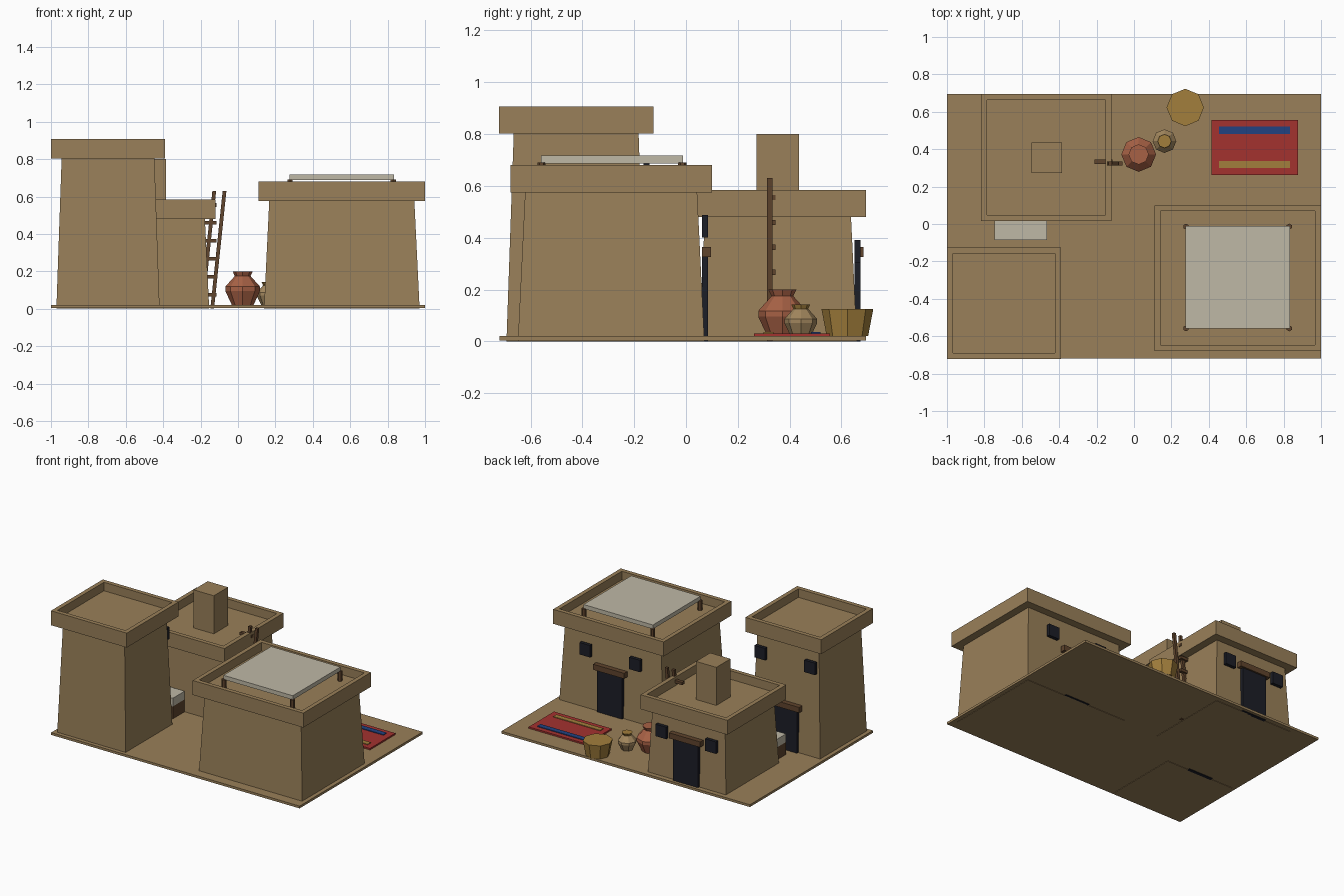
import bpy, bmesh
from mathutils import Matrix, Vector

cube = bpy.data.objects.get("Cube")
if cube:
    bpy.data.objects.remove(cube, do_unlink=True)


def material(name, rgb):
    m = bpy.data.materials.new(name)
    m.use_nodes = True
    m.diffuse_color = (*rgb, 1)
    m.node_tree.nodes["Principled BSDF"].inputs["Base Color"].default_value = (*rgb, 1)
    return m


MUD = material("mud_brick", (0.32, 0.215, 0.1))
WOOD = material("dark_wood", (0.115, 0.058, 0.026))
DARK = material("dark_opening", (0.012, 0.013, 0.02))
CLOTH = material("pale_cloth", (0.52, 0.48, 0.38))
CLAY = material("terracotta", (0.39, 0.12, 0.06))
TAN = material("tan_clay", (0.36, 0.24, 0.11))
OCHRE = material("ochre", (0.36, 0.21, 0.045))
RED = material("rug_red", (0.37, 0.032, 0.028))
BLUE = material("rug_blue", (0.015, 0.055, 0.22))


def finish(name, bm, *mats):
    bmesh.ops.recalc_face_normals(bm, faces=bm.faces)
    mesh = bpy.data.meshes.new(name)
    bm.to_mesh(mesh)
    bm.free()
    for m in mats:
        mesh.materials.append(m)
    obj = bpy.data.objects.new(name, mesh)
    bpy.context.collection.objects.link(obj)
    return obj


def new_box(lo, hi):
    bm = bmesh.new()
    bmesh.ops.create_cube(bm, size=1)
    lo, hi = Vector(lo), Vector(hi)
    for v in bm.verts:
        v.co = [a + (c + 0.5) * (b - a) for a, b, c in zip(lo, hi, v.co)]
    return bm


def box(name, lo, hi, mat):
    return finish(name, new_box(lo, hi), mat)


def lathe(name, x, y, profile, mats, accent_above=None, sides=8):
    """Faceted vessel from (radius, height) rings, capped at both ends."""
    bm = bmesh.new()
    rings = []
    for r, z in profile:
        ring = bmesh.ops.create_circle(bm, segments=sides, radius=r,
                                       matrix=Matrix.Translation((x, y, z)))
        rings.append(ring["verts"])
    for a, b in zip(rings, rings[1:]):
        for i in range(sides):
            j = (i + 1) % sides
            bm.faces.new((a[i], a[j], b[j], b[i]))
    bm.faces.new(rings[0])
    bm.faces.new(rings[-1])
    if accent_above:
        for f in bm.faces:
            if f.calc_center_median().z > accent_above:
                f.material_index = 1
    return finish(name, bm, *mats)


def house(name, x, y, half, top, taper=0.028, overhang=0.057):
    """Tapered walls, hollow roof parapet, and a doorway with two windows at the back."""
    hx, hy = half
    tx, ty = hx - overhang, hy - overhang
    bx, by = tx + taper, ty + taper
    walls = new_box((x - bx, y - by, 0), (x + bx, y + by, top))
    for v in walls.verts:
        if v.co.z > top / 2:
            v.co.x = x + (tx if v.co.x > x else -tx)
            v.co.y = y + (ty if v.co.y > y else -ty)
    finish(name + "_walls", walls, MUD)

    # parapet with sunken roof
    rim = new_box((x - hx, y - hy, top), (x + hx, y + hy, top + 0.105))
    lid = max(rim.faces, key=lambda f: f.calc_center_median().z)
    bmesh.ops.inset_individual(rim, faces=[lid], thickness=0.044)
    floor = bmesh.ops.extrude_discrete_faces(rim, faces=[lid])["faces"][0]
    bmesh.ops.translate(rim, verts=floor.verts, vec=(0, 0, -0.062))
    finish(name + "_parapet", rim, MUD)

    # doorway, lintel, windows
    face = y + by
    box(name + "_door", (x - 0.1, face - 0.01, 0), (x + 0.1, face + 0.014, 0.33), DARK)
    box(name + "_lintel", (x - 0.125, face - 0.01, 0.325), (x + 0.125, face + 0.026, 0.365), WOOD)
    for side, s in (("left", 1), ("right", -1)):
        cx = x + s * 0.2
        box(f"{name}_window_{side}", (cx - 0.043, face - 0.01, top - 0.175),
            (cx + 0.043, face + 0.014, top - 0.088), DARK)


# ground slab
box("ground_slab", (-1, -0.72, 0.003), (1, 0.694, 0.02), MUD)

# three houses
house("tower_house", -0.695, -0.424, (0.305, 0.298), 0.802)
house("large_house", 0.555, -0.289, (0.445, 0.389), 0.575)
house("small_house", -0.469, 0.355, (0.349, 0.339), 0.48, taper=0.023)
box("small_house_chimney", (-0.549, 0.273, 0.51), (-0.386, 0.436, 0.8), MUD)

# roof canopy on four posts
box("canopy_cloth", (0.275, -0.56, 0.687), (0.833, -0.012, 0.717), CLOTH)
for x in (0.278, 0.83):
    for y in (-0.558, -0.014):
        lathe("canopy_post", x, y, ((0.016, 0.61), (0.016, 0.69)), (WOOD,), sides=6)

# leaning ladder
for i, shift in enumerate((0, -0.055)):
    rail = new_box((-0.01, 0.313, 0), (0.01, 0.333, 0.63))
    for v in rail.verts:
        v.co.x += shift - 0.138 + 0.066 * v.co.z / 0.63
    finish(f"ladder_rail_{i + 1}", rail, WOOD)
for i in range(6):
    z = 0.075 + i * 0.096
    box(f"ladder_rung_{i + 1}", (-0.21, 0.32, z - 0.01), (-0.115, 0.345, z + 0.01), WOOD)

# bench with folded cloth
box("bench", (-0.745, -0.085, 0.015), (-0.465, 0.05, 0.11), WOOD)
box("bench_cloth", (-0.745, -0.085, 0.11), (-0.465, 0.05, 0.17), CLOTH)

# pots and basket
POT = ((0.058, 0), (0.093, 0.075), (0.093, 0.098), (0.042, 0.155), (0.054, 0.18))
lathe("large_pot", 0.025, 0.372, [(r, z + 0.02) for r, z in POT], (CLAY,))
lathe("small_pot", 0.163, 0.443, [(r * 0.68, z * 0.68 + 0.02) for r, z in POT],
      (TAN, OCHRE), accent_above=0.13)
lathe("basket", 0.274, 0.623, ((0.08, 0.02), (0.1, 0.125)), (OCHRE,))

# striped rug
box("rug", (0.415, 0.263, 0.018), (0.878, 0.555, 0.031), RED)
box("rug_blue_stripe", (0.455, 0.482, 0.029), (0.833, 0.52, 0.036), BLUE)
box("rug_ochre_stripe", (0.455, 0.3, 0.029), (0.833, 0.337, 0.036), OCHRE)
